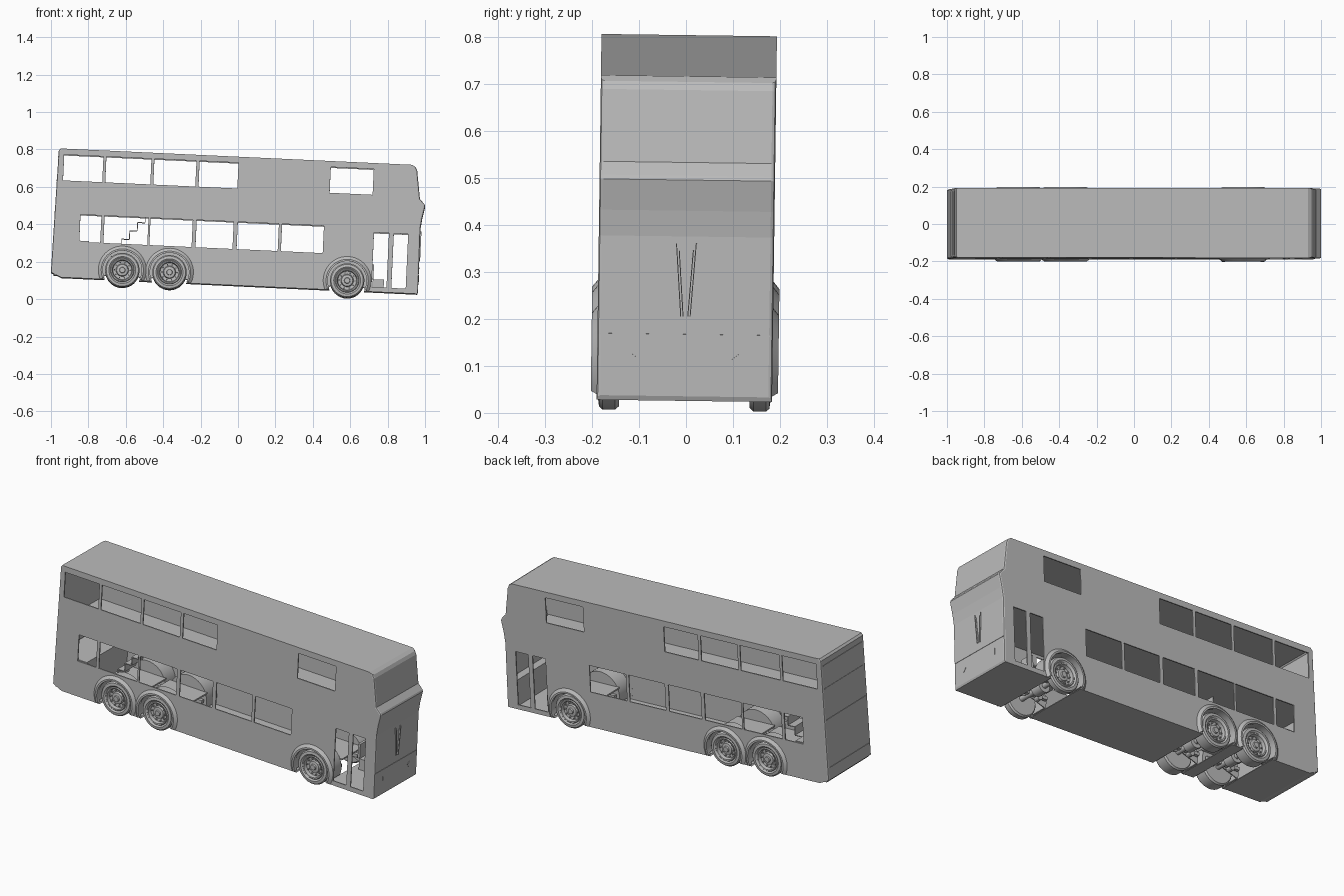
import bpy, bmesh
from math import sin, cos, pi, radians
from mathutils import Matrix, Vector

if "Cube" in bpy.data.objects:
    bpy.data.objects.remove(bpy.data.objects["Cube"], do_unlink=True)

# One flat grey for the whole vehicle
grey = bpy.data.materials.new("body_grey")
grey.use_nodes = True
colour = (0.5, 0.5, 0.5, 1)
grey.diffuse_color = colour
grey.node_tree.nodes["Principled BSDF"].inputs["Base Color"].default_value = colour

# The bus stands slightly pitched and rolled
POSE = (Matrix.Translation((0, -0.004, 0)) @ Matrix.Rotation(-0.0135, 4, 'X')
        @ Matrix.Rotation(0.0465, 4, 'Y'))
HALF = 0.1865          # half width of the body
FLOOR = 0.07
AXLE_Z = 0.124
WHEELS = {"rear": -0.625, "middle": -0.3725, "front": 0.5785}


def finish(bm, name, smooth=False):
    bmesh.ops.recalc_face_normals(bm, faces=bm.faces)
    mesh = bpy.data.meshes.new(name)
    bm.to_mesh(mesh)
    bm.free()
    mesh.materials.append(grey)
    ob = bpy.data.objects.new(name, mesh)
    bpy.context.collection.objects.link(ob)
    ob.matrix_world = POSE
    if smooth:
        bpy.ops.object.select_all(action='DESELECT')
        bpy.context.view_layer.objects.active = ob
        ob.select_set(True)
        bpy.ops.object.shade_smooth_by_angle(angle=radians(30))
    return ob


def add_box(bm, lo, hi):
    lo, hi = Vector(lo), Vector(hi)
    m = Matrix.Translation((lo + hi) / 2) @ Matrix.Diagonal((*(hi - lo), 1))
    bmesh.ops.create_cube(bm, size=1, matrix=m)


def add_rod(bm, x, y0, y1, z, r, n=24):
    m = Matrix.Translation((x, (y0 + y1) / 2, z)) @ Matrix.Rotation(pi / 2, 4, 'X')
    bmesh.ops.create_cone(bm, cap_ends=True, segments=n, radius1=r, radius2=r,
                          depth=abs(y1 - y0), matrix=m)


def box(name, lo, hi):
    bm = bmesh.new()
    add_box(bm, lo, hi)
    return finish(bm, name)


def sweep(bm, rows, closed=False):
    """Skin rows of points, each row being a closed section."""
    rows = [[bm.verts.new(p) for p in row] for row in rows]
    n = len(rows[0])
    for i in range(len(rows) if closed else len(rows) - 1):
        a, b = rows[i], rows[(i + 1) % len(rows)]
        for j in range(n):
            k = (j + 1) % n
            bm.faces.new((a[j], a[k], b[k], b[j]))
    if not closed:
        bm.faces.new(rows[0])
        bm.faces.new(rows[-1][::-1])


# Body shell: side profile pulled across the width
profile = [(-0.949, FLOOR), (0.955, FLOOR), (0.959, 0.08), (0.959, 0.21), (0.957, 0.42),
           (0.964, 0.475), (0.977, 0.541), (0.973, 0.55), (0.947, 0.577), (0.925, 0.73),
           (0.916, 0.747), (0.897, 0.758), (-0.985, 0.758), (-0.994, 0.747),
           (-1.006, 0.095)]
bm = bmesh.new()
base = bm.faces.new([bm.verts.new((x, -HALF, z)) for x, z in profile])
new = bmesh.ops.extrude_face_region(bm, geom=[base])["geom"]
bmesh.ops.translate(bm, vec=(0, 2 * HALF, 0),
                    verts=[v for v in new if isinstance(v, bmesh.types.BMVert)])
bmesh.ops.recalc_face_normals(bm, faces=bm.faces)
ends = [e for e in bm.edges
        if abs(e.verts[0].co.y - e.verts[1].co.y) < 0.01
        and all(abs(v.co.x) > 0.91 and v.co.z > 0.075 for v in e.verts)]
bmesh.ops.bevel(bm, geom=ends, offset=0.008, segments=2, profile=0.5, affect='EDGES')
body = finish(bm, "body_shell")

# Window, door and wheel openings, cut straight through both sides
upper = [(-0.964, -0.754), (-0.738, -0.497), (-0.481, -0.256), (-0.239, -0.031), (0.463, 0.693)]
lower = [(-0.862, -0.75), (-0.733, -0.498), (-0.487, -0.261), (-0.24, -0.042),
         (-0.02, 0.2), (0.217, 0.441)]
doors = [(0.71, 0.79), (0.816, 0.893)]
bm = bmesh.new()
for spans, z0, z1 in ((upper, 0.588, 0.726), (lower, 0.264, 0.41), (doors, 0.095, 0.387)):
    for x0, x1 in spans:
        add_box(bm, (x0, -0.3, z0), (x1, 0.3, z1))
for x in WHEELS.values():
    add_rod(bm, x, -0.3, 0.3, AXLE_Z, 0.107, 40)
cutter = finish(bm, "opening_cutter")
cutter.hide_render = True

wall = body.modifiers.new("wall", 'SOLIDIFY')
wall.thickness, wall.offset, wall.use_even_offset = 0.007, -1, True
cut = body.modifiers.new("openings", 'BOOLEAN')
cut.object, cut.operation, cut.solver = cutter, 'DIFFERENCE', 'EXACT'
bpy.context.view_layer.update()
baked = bpy.data.meshes.new_from_object(
    body.evaluated_get(bpy.context.evaluated_depsgraph_get()))
body.modifiers.clear()
body.data = baked
bpy.data.objects.remove(cutter, do_unlink=True)


# Wheels: a turned tyre and rim with a ring of nuts
def wheel(name, x, side, width):
    outer = side * 0.184
    section = [(0.0, 0.004), (0.014, 0.004), (0.016, 0.012), (0.03, 0.014), (0.034, 0.024),
               (0.05, 0.022), (0.054, 0.004), (0.06, 0.003), (0.064, 0.007), (0.072, 0.001),
               (0.086, 0.003), (0.092, 0.01), (0.092, width - 0.008), (0.085, width),
               (0.05, width), (0.0, width)]
    bm = bmesh.new()
    verts = [bm.verts.new((x + r, outer - side * d, AXLE_Z)) for r, d in section]
    edges = [bm.edges.new(pair) for pair in zip(verts, verts[1:])]
    bmesh.ops.spin(bm, geom=verts + edges, cent=(x, 0, AXLE_Z), axis=(0, 1, 0),
                   angle=2 * pi, steps=40, use_merge=True)
    bmesh.ops.remove_doubles(bm, verts=bm.verts, dist=0.0002)
    for i in range(10):
        a = 2 * pi * i / 10
        add_rod(bm, x + 0.042 * cos(a), outer - side * 0.025, outer - side * 0.014,
                AXLE_Z + 0.042 * sin(a), 0.004, 6)
    finish(bm, name, True)


# Arches: flared lip outside, tub inside
def arch(bm, x, side, section, start, end, steps=28):
    rows = []
    for i in range(steps + 1):
        a = radians(start + (end - start) * i / steps)
        rows.append([(x + r * cos(a), side * y, AXLE_Z + r * sin(a)) for r, y in section])
    sweep(bm, rows)


lip = [(0.104, 0.18), (0.104, 0.199), (0.113, 0.199), (0.129, 0.186), (0.129, 0.18)]
tub = [(0.107, 0.184), (0.113, 0.184), (0.113, 0.09), (0.0, 0.09), (0.0, 0.095), (0.107, 0.095)]
for place, x in WHEELS.items():
    for side, label in ((1, "left"), (-1, "right")):
        wheel(f"{place}_{label}_wheel", x, side, 0.045 if place == "front" else 0.075)
        bm = bmesh.new()
        arch(bm, x, side, lip, -25, 205)
        finish(bm, f"{place}_{label}_wheel_arch", True)
        bm = bmesh.new()
        arch(bm, x, side, tub, -20, 200)
        finish(bm, f"{place}_{label}_wheel_tub", True)
    # Axle with a central housing and spring mounts
    bm = bmesh.new()
    add_rod(bm, x, -0.15, 0.15, AXLE_Z, 0.014, 16)
    add_rod(bm, x, -0.03, 0.03, AXLE_Z, 0.034, 20)
    for y in (-0.075, 0.075):
        add_box(bm, (x - 0.1, y - 0.009, AXLE_Z - 0.005), (x + 0.1, y + 0.009, AXLE_Z + 0.012))
        add_rod(bm, x - 0.05, y - 0.014, y + 0.014, AXLE_Z - 0.005, 0.016, 12)
    finish(bm, f"{place}_axle", True)
    box(f"{place}_aisle_floor", (x - 0.115, -0.092, 0.168), (x + 0.115, 0.092, 0.176))

# Interior: upper deck, rear engine box, stairs, driver's place
box("upper_deck_floor", (-0.992, -0.181, 0.425), (0.945, 0.181, 0.435))
box("engine_box", (-0.99, -0.181, 0.08), (-0.81, 0.181, 0.27))
bm = bmesh.new()
for i in range(6):
    x, z = -0.715 + 0.04 * i, 0.2 + 0.0463 * i
    add_box(bm, (x, -0.1, z - 0.004), (x + 0.04, 0.0, z))
    add_box(bm, (x - 0.002, -0.1, z - 0.046), (x + 0.002, 0.0, z))
finish(bm, "stairs")
bm = bmesh.new()
add_box(bm, (0.715, 0.03, 0.08), (0.775, 0.1, 0.14))
add_box(bm, (0.705, 0.03, 0.14), (0.718, 0.1, 0.22))
finish(bm, "driver_seat")
box("dashboard", (0.905, -0.17, 0.08), (0.95, 0.17, 0.22))

# Front details: bumper line, wipers and lamps as thin plates
box("bumper_line", (0.957, -0.18, 0.209), (0.961, 0.18, 0.212))
for side, label in ((1, "left"), (-1, "right")):
    bm = bmesh.new()
    for foot, tip, z0, z1 in ((0.004, 0.014, 0.25, 0.39), (0.009, 0.02, 0.25, 0.405)):
        sweep(bm, [[(x, side * y, z) for x, y in
                    ((0.957, c), (0.963, c), (0.963, c + 0.002), (0.957, c + 0.002))]
                   for c, z in ((foot, z0), (tip, z1))])
    finish(bm, f"{label}_wiper")
    bm = bmesh.new()
    sweep(bm, [[(x, side * y, z) for y, z in ((0.098, 0.158), (0.116, 0.172), (0.116, 0.136))]
               for x in (0.957, 0.961)])
    finish(bm, f"{label}_front_lamp")

# Rear details: window surround and hatch lines
for name, z in (("rear_top_line", 0.715), ("rear_window_line", 0.59),
                ("rear_hatch_line", 0.42), ("rear_bumper_line", 0.16)):
    x = -1.006 + (z - 0.095) * 0.0184
    box(name, (x - 0.002, -0.17, z - 0.002), (x + 0.004, 0.17, z + 0.002))
